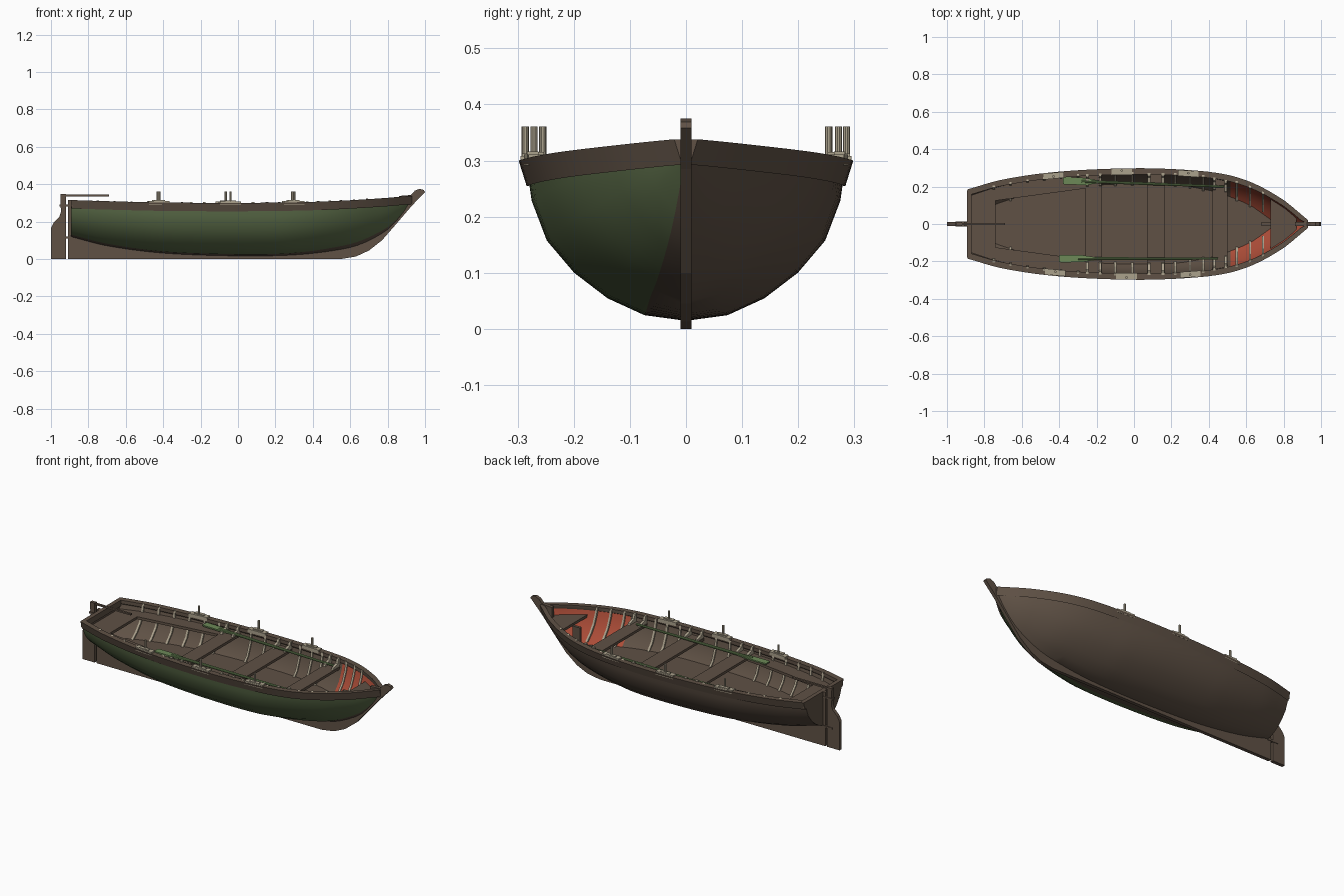
import bpy, bmesh, math
from mathutils import Vector, Matrix

if "Cube" in bpy.data.objects:
    bpy.data.objects.remove(bpy.data.objects["Cube"])

def material(name, rgb):
    m = bpy.data.materials.new(name)
    m.diffuse_color = (*rgb, 1)
    m.use_nodes = True
    m.node_tree.nodes["Principled BSDF"].inputs["Base Color"].default_value = m.diffuse_color
    return m

BROWN = material("brown wood", (0.115, 0.083, 0.06))
GREEN = material("hull green", (0.115, 0.165, 0.072))
RED = material("red paint", (0.42, 0.075, 0.04))
BEIGE = material("pale wood", (0.41, 0.36, 0.265))
OAR = material("oar green", (0.15, 0.25, 0.095))

def finish(name, bm, mats, rule=None, smooth=False):
    bmesh.ops.recalc_face_normals(bm, faces=bm.faces)
    me = bpy.data.meshes.new(name)
    if rule:
        for f in bm.faces:
            f.material_index = rule(f)
    bm.to_mesh(me)
    bm.free()
    for m in mats:
        me.materials.append(m)
    if smooth:
        me.shade_smooth()
        me.set_sharp_from_angle(angle=math.radians(35))
    ob = bpy.data.objects.new(name, me)
    bpy.context.collection.objects.link(ob)
    return ob

def loft(name, rings, mats, seg_rule=None, smooth=False):
    """Closed cross-section rings joined into a capped tube."""
    bm = bmesh.new()
    vs = [[bm.verts.new(p) for p in r] for r in rings]
    n = len(rings[0])
    tag = {}
    for a, b in zip(vs, vs[1:]):
        for i in range(n):
            j = (i + 1) % n
            f = bm.faces.new((a[i], a[j], b[j], b[i]))
            tag[f] = i
    bm.faces.new(vs[0])
    bm.faces.new(vs[-1])
    rule = (lambda f: seg_rule(tag[f], f.calc_center_median().x) if f in tag else 0) if seg_rule else None
    return finish(name, bm, mats, rule, smooth)

def prism(name, pts, axis, a, b, mat):
    """Flat outline extruded along one axis from a to b."""
    put = {'x': lambda p, t: (t, *p), 'y': lambda p, t: (p[0], t, p[1]), 'z': lambda p, t: (*p, t)}[axis]
    return loft(name, [[put(p, a) for p in pts], [put(p, b) for p in pts]], [mat])

def box(name, x0, x1, y0, y1, z0, z1, mat):
    return prism(name, [(x0, y0), (x1, y0), (x1, y1), (x0, y1)], 'z', z0, z1, mat)

def rod(name, p, q, r1, r2, mat, sides=10):
    p, q = Vector(p), Vector(q)
    bm = bmesh.new()
    bmesh.ops.create_cone(bm, cap_ends=True, segments=sides, radius1=r1, radius2=r2, depth=(q - p).length,
        matrix=Matrix.Translation((p + q) / 2) @ (q - p).to_track_quat('Z', 'Y').to_matrix().to_4x4())
    return finish(name, bm, [mat], smooth=True)

# Hull lines: x, half beam, keel height, sheer height
LINES = [(-.89, .172, .115, .315), (-.7, .225, .068, .309), (-.4, .267, .03, .302), (0, .285, .015, .30),
         (.3, .275, .02, .303), (.5, .25, .04, .309), (.65, .2, .072, .317), (.8, .115, .15, .327),
         (.88, .05, .235, .334), (.93, .008, .31, .338)]
ROUND = [(0, 0), (.26, .035), (.49, .14), (.7, .3), (.87, .5), (.965, .75), (1, 1)]
VEE = [(0, 0), (.24, .11), (.46, .25), (.66, .42), (.82, .61), (.93, .82), (1, 1)]

def lines(x):
    """Smooth interpolation of beam, keel and sheer."""
    x = min(max(x, LINES[0][0]), LINES[-1][0])
    k = max(i for i in range(len(LINES) - 1) if LINES[i][0] <= x)
    def slope(i, c):
        a, b = LINES[max(i - 1, 0)], LINES[min(i + 1, len(LINES) - 1)]
        return (b[c] - a[c]) / (b[0] - a[0])
    p, q = LINES[k], LINES[k + 1]
    h = q[0] - p[0]
    t = (x - p[0]) / h
    return [(2*t**3 - 3*t*t + 1) * p[c] + (t**3 - 2*t*t + t) * h * slope(k, c)
            + (3*t*t - 2*t**3) * q[c] + (t**3 - t*t) * h * slope(k + 1, c) for c in (1, 2, 3)]

def section(x, inset=0):
    """Half section from keel to sheer."""
    beam, keel, sheer = lines(x)
    v = min(max((x - .25) / .5, (-.4 - x) / 1.0, 0), 1)
    out = []
    for (ry, rz), (vy, vz) in zip(ROUND, VEE):
        fy, fz = ry + (vy - ry) * v, rz + (vz - rz) * v
        y = beam * fy
        out.append((max(y - inset * min(1, fy * 4), .001 * fy),
                    keel + (sheer - keel) * fz + inset * (1 - fz)))
    return out

def inner_y(x, z):
    s = section(x, .012)
    for (y0, z0), (y1, z1) in zip(s, s[1:]):
        if z0 <= z <= z1:
            return y0 + (y1 - y0) * (z - z0) / (z1 - z0)
    return 0 if z < s[0][1] else s[-1][0]

def span(a, b, n):
    return [a + (b - a) * i / n for i in range(n + 1)]

XS = span(-.89, .93, 44)

# Hull shell: green on one side, red inside the bow
def hull_ring(x):
    o, i = section(x), section(x, .012)
    return [(x, y, z) for y, z in o[::-1]] + [(x, -y, z) for y, z in o[1:]] + \
           [(x, -y, z) for y, z in i[::-1]] + [(x, y, z) for y, z in i[1:]]

def hull_colour(seg, x):
    if 7 <= seg <= 11:
        return 1
    return 2 if 13 <= seg <= 24 and x > .5 else 0

loft("hull", [hull_ring(x) for x in XS], [BROWN, GREEN, RED], hull_colour, True)

# Gunwale rails
for s, side in ((1, "left"), (-1, "right")):
    rings = []
    for x in XS:
        b, k, h = lines(x)
        rings.append([(x, s * max(b + dy, .001), h + dz) for dy, dz in
                      ((.013, 0), (-.001, -.045), (-.02, -.02), (-.02, 0))])
    loft(side + "_gunwale", rings, [BROWN], smooth=True)

# Transom and its cap
half = section(-.89)
prism("transom", [(y, z) for y, z in half] + [(-y, z) for y, z in half[:0:-1]], 'x', -.892, -.875, BROWN)
box("transom_cap", -.892, -.868, -.178, .178, .28, .315, BROWN)

# Keel, stem and sternpost in one plate
outline = [(-.908, 0), (.55, 0), (.63, .013), (.7, .045), (.77, .1), (.84, .18), (.93, .285), (1, .358),
           (.992, .369), (.97, .375), (.945, .365), (.925, .342), (.86, .337), (.86, .25)]
outline += [(x, lines(x)[1] + .016) for x in span(.84, -.87, 24)] + [(-.88, .315), (-.908, .315)]
prism("keel_and_stem", outline, 'y', -.01, .01, BROWN)

# Rudder, tiller and hinges
prism("rudder", [(-1, 0), (-.92, 0), (-.92, .347), (-.95, .347), (-.947, .25), (-.955, .225),
                 (-.985, .195), (-1, .165)], 'y', -.01, .01, BROWN)
box("tiller", -.95, -.69, -.006, .006, .335, .344, BROWN)
for z in (.115, .285):
    box("rudder_hinge", -.955, -.885, -.013, .013, z - .005, z + .005, BROWN)

# Floor and seats follow the inside of the hull
def deck(name, x0, x1, z, thick=.015, n=8):
    e = [(x, inner_y(x, z - thick / 2) + .004) for x in span(x0, x1, n)]
    prism(name, e + [(x, -y) for x, y in e[::-1]], 'z', z - thick, z, BROWN)

SEAT = .265
FLOOR = .14
deck("floor", -.88, .745, FLOOR, .01, 30)
deck("stern_seat", -.885, -.74, SEAT)
for i, (a, b) in enumerate(((-.26, -.17), (.07, .165), (.42, .5))):
    deck("thwart_%d" % (i + 1), a, b, SEAT)
deck("bow_seat", .73, .87, SEAT + .012)
box("bow_seat_post", .68, .73, -.008, .008, .12, SEAT, BROWN)
for s in (1, -1):
    e = [(x, s * (inner_y(x, SEAT - .008) + .004)) for x in span(-.74, -.26, 8)]
    prism("stern_side_seat", e + [(-.26, s * .19), (-.74, s * .125)], 'z', SEAT - .015, SEAT, BROWN)

for s in (1, -1):
    # Ribs
    for x in (-.75, -.66, -.57, -.48, -.39, -.3, -.1, -.01, .22, .3, .37, .55, .62, .69):
        rings = []
        for y, z in section(x, .012)[2:]:
            rings.append([(x - .006, s * (y + .004), z), (x + .006, s * (y + .004), z),
                          (x + .006, s * (y - .007), z + .003), (x - .006, s * (y - .007), z + .003)])
        loft("rib", rings, [BEIGE])
    # Knees bracing the thwarts
    for x in (-.25, -.18, .08, .155, .43, .49):
        y, h = inner_y(x, SEAT), lines(x)[2]
        prism("knee", [(s * (y + .004), SEAT), (s * (y - .06), SEAT), (s * (y - .055), SEAT + .01),
                       (s * (y - .018), SEAT + .022), (s * (y - .01), h + .004), (s * (y + .006), h + .004)],
              'x', x - .007, x + .007, BEIGE)
    # Rowlock pads and pins
    for x, off in (((-.43, -.01), (-.065, .002), (.29, -.004)) if s > 0 else ((-.42, -.01), (-.04, .002), (.3, -.004))):
        b, k, h = lines(x)
        c = [(t, lines(t)[0] - .004) for t in span(x - .055, x + .055, 4)]
        prism("rowlock_pad", [(t, s * (y + .014)) for t, y in c] + [(t, s * (y - .018)) for t, y in c[::-1]],
              'z', h - .012, h + .008, BEIGE)
        box("rowlock_block", x - .03, x + .03, s * (b - .012), s * (b + .008), h, h + .013, BEIGE)
        rod("rowlock_pin", (x, s * (b + off), h), (x, s * (b + off), .361), .0065, .0065, BEIGE)

# Oars resting on the thwarts
def oar(name, p, q):
    p, q = Vector(p), Vector(q)
    d = (q - p).normalized()
    n = Vector((-d.y, d.x, 0))
    rod(name + "_shaft", p + d * .1, q, .0085, .006, OAR)
    prof = [(0, .017), (.01, .02), (.12, .019), (.19, .008)]
    pts = [p + d * t + n * w for t, w in prof] + [p + d * t - n * w for t, w in prof[::-1]]
    prism(name + "_blade", [(v.x, v.y) for v in pts], 'z', p.z - .004, p.z + .004, OAR)

oar("left_oar", (-.38, .232, .276), (.48, .2, .276))
oar("right_oar", (-.4, -.185, .276), (.45, -.185, .276))
